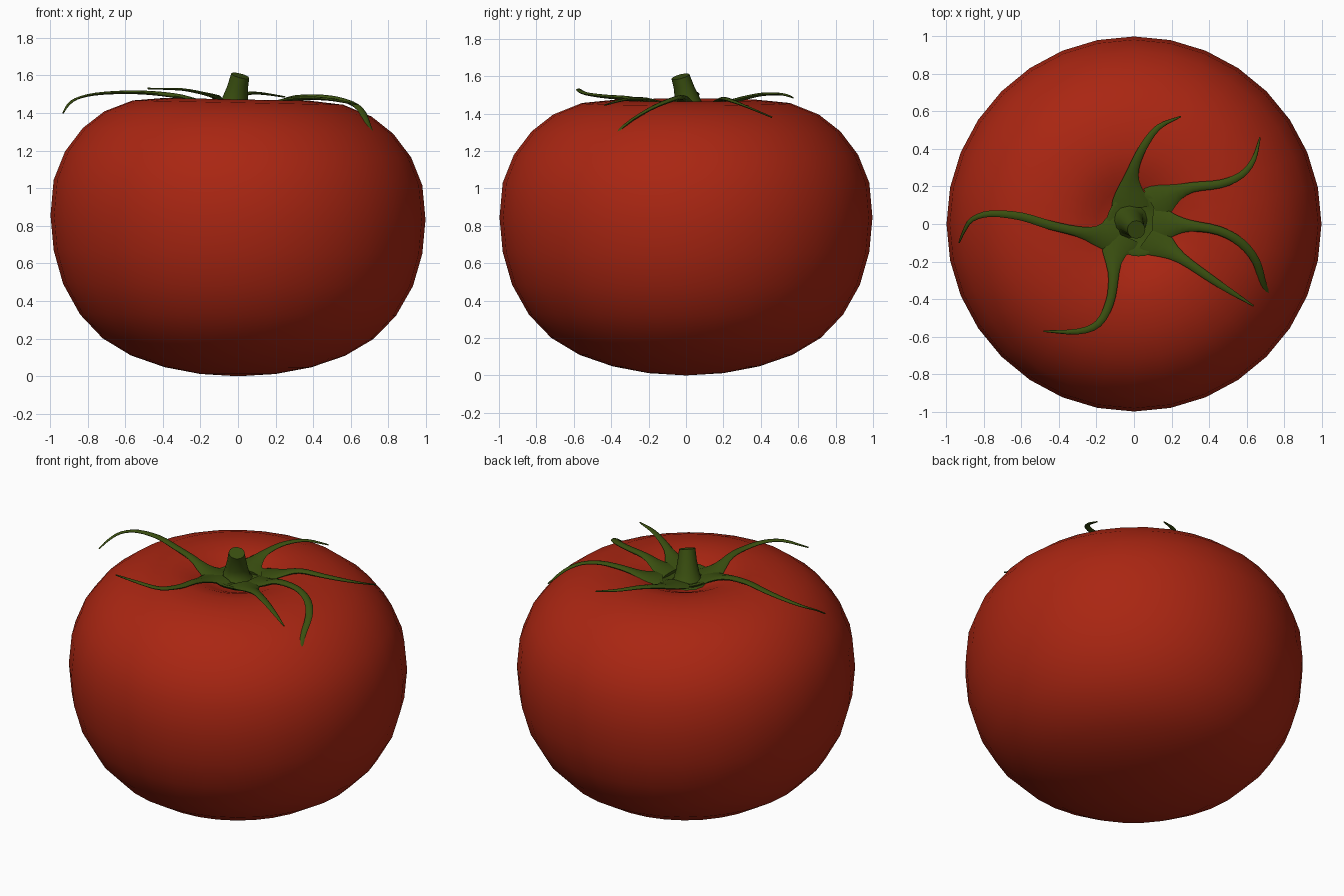
import bpy, bmesh, math
from mathutils import Vector

if "Cube" in bpy.data.objects:
    bpy.data.objects.remove(bpy.data.objects["Cube"])


def material(name, rgb):
    m = bpy.data.materials.new(name)
    m.diffuse_color = (*rgb, 1)
    m.use_nodes = True
    m.node_tree.nodes["Principled BSDF"].inputs["Base Color"].default_value = m.diffuse_color
    return m


RED = material("tomato red", (0.40, 0.019, 0.006))
GREEN = material("stem green", (0.042, 0.078, 0.005))


def loft(name, rings, mat, angle=60):
    """Skin a list of closed rings; a ring of one point closes to a tip."""
    bm = bmesh.new()
    vs = [[bm.verts.new(p) for p in r] for r in rings]
    for a, b in zip(vs, vs[1:]):
        n = max(len(a), len(b))
        for i in range(n):
            j = (i + 1) % n
            if len(a) == 1:
                bm.faces.new((a[0], b[j], b[i]))
            elif len(b) == 1:
                bm.faces.new((a[i], a[j], b[0]))
            else:
                bm.faces.new((a[i], a[j], b[j], b[i]))
    for ring in (vs[0], vs[-1]):
        if len(ring) > 2:
            bm.faces.new(ring)
    bmesh.ops.recalc_face_normals(bm, faces=bm.faces)
    me = bpy.data.meshes.new(name)
    bm.to_mesh(me)
    bm.free()
    me.materials.append(mat)
    ob = bpy.data.objects.new(name, me)
    bpy.context.collection.objects.link(ob)
    bpy.ops.object.select_all(action='DESELECT')
    ob.select_set(True)
    bpy.context.view_layer.objects.active = ob
    bpy.ops.object.shade_smooth_by_angle(angle=math.radians(angle))
    return ob


def circle(r, z, n, cx=0, cy=0):
    if r == 0:
        return [(cx, cy, z)]
    return [(cx + r * math.cos(i * math.tau / n), cy + r * math.sin(i * math.tau / n), z)
            for i in range(n)]


# fruit: revolved profile with a dimple, top leaning very slightly to the right
profile = [(0, 0), (.2, .012), (.39, .048), (.57, .11), (.72, .2), (.84, .325),
           (.93, .485), (.98, .66), (.997, .845), (.98, 1.03), (.92, 1.18),
           (.825, 1.305), (.71, 1.395), (.56, 1.455), (.39, 1.472),
           (.28, 1.452), (.2, 1.42), (.1, 1.375), (0, 1.36)]
rings = [[(x, y, z - 0.014 * x * z) for x, y, z in circle(r, z, 32)] for r, z in profile]
for r in (rings[0], rings[-1]):
    assert len(r) == 1
loft("tomato_fruit", rings, RED, 80)

# calyx hub: shallow green dish in the dimple
hub = [(0, 1.375), (.09, 1.385), (.165, 1.425), (.172, 1.438), (.155, 1.442),
       (.11, 1.422), (.07, 1.418), (0, 1.418)]
loft("calyx_hub", [circle(r, z, 32, 0.025, 0.0) for r, z in hub], GREEN, 80)

# stem: tapered, leaning to the front right, with a slanted cut
stem = [(.11, 1.405, -.025, .02), (.082, 1.43, -.025, .02), (.068, 1.48, -.016, .008),
        (.056, 1.54, -.002, -.01), (.048, 1.598, .012, -.03)]
srings = [circle(r, z, 12, cx, cy) for r, z, cx, cy in stem]
srings[-1] = [(x, y, z - 0.25 * (x - .012) + 0.25 * (y + .03)) for x, y, z in srings[-1]]
loft("stem", srings, GREEN, 50)


def smooth_path(pts, sub=3):
    """Catmull-Rom curve through the points."""
    p = [Vector(q) for q in pts]
    p = [2 * p[0] - p[1]] + p + [2 * p[-1] - p[-2]]
    out = []
    for a, b, c, d in zip(p, p[1:], p[2:], p[3:]):
        for k in range(sub):
            t = k / sub
            out.append(0.5 * (2 * b + (c - a) * t + (2 * a - 5 * b + 4 * c - d) * t * t
                              + (3 * b - a - 3 * c + d) * t ** 3))
    return out + [p[-2]]


def sepal(name, pts):
    """Flattened tapering strip, flared at the root."""
    path = smooth_path(pts)
    length = [0]
    for a, b in zip(path, path[1:]):
        length.append(length[-1] + (b - a).length)
    rings = []
    for i, c in enumerate(path):
        t = (path[min(i + 1, len(path) - 1)] - path[max(i - 1, 0)]).normalized()
        side = t.cross(Vector((0, 0, 1))).normalized()
        up = side.cross(t)
        s = length[i]
        u = s / length[-1]
        w = 0.075 * math.exp(-(s / 0.13) ** 2) + 0.021 * (1 - u ** 3) + 0.004
        h = 0.012 * (1 - u) + 0.004
        rings.append([c + side * w * math.cos(k * math.tau / 8) + up * h * math.sin(k * math.tau / 8)
                      for k in range(8)])
    loft(name, rings, GREEN, 80)


# sepals: six curling strips
sepal("sepal_right", [(.10, 0, 1.425), (.2, -.005, 1.445), (.3, -.01, 1.48), (.45, -.035, 1.485),
                      (.57, -.1, 1.465), (.65, -.2, 1.42), (.69, -.33, 1.335),
                      (.74, -.44, 1.215), (.80, -.5, 1.06)])
sepal("sepal_front_right", [(.08, -.06, 1.425), (.17, -.125, 1.445), (.3, -.215, 1.475),
                            (.46, -.325, 1.475), (.635, -.435, 1.445)])
sepal("sepal_front", [(-.07, -.06, 1.425), (-.105, -.16, 1.445), (-.11, -.3, 1.48),
                      (-.13, -.42, 1.49), (-.19, -.53, 1.505), (-.3, -.572, 1.525),
                      (-.48, -.57, 1.53)])
sepal("sepal_left", [(-.08, -.04, 1.425), (-.17, -.065, 1.445), (-.3, -.04, 1.485), (-.45, -.005, 1.505),
                     (-.6, .04, 1.51), (-.76, .055, 1.5), (-.86, .025, 1.475),
                     (-.905, -.04, 1.44), (-.93, -.1, 1.4)])
sepal("sepal_back", [(-.02, .09, 1.425), (-.02, .2, 1.45), (0, .3, 1.48), (.05, .41, 1.503),
                     (.13, .515, 1.503), (.25, .572, 1.485)])
sepal("sepal_back_right", [(.10, .1, 1.425), (.2, .155, 1.445), (.31, .195, 1.475), (.46, .213, 1.477),
                           (.57, .26, 1.462), (.635, .34, 1.43), (.67, .46, 1.38)])
